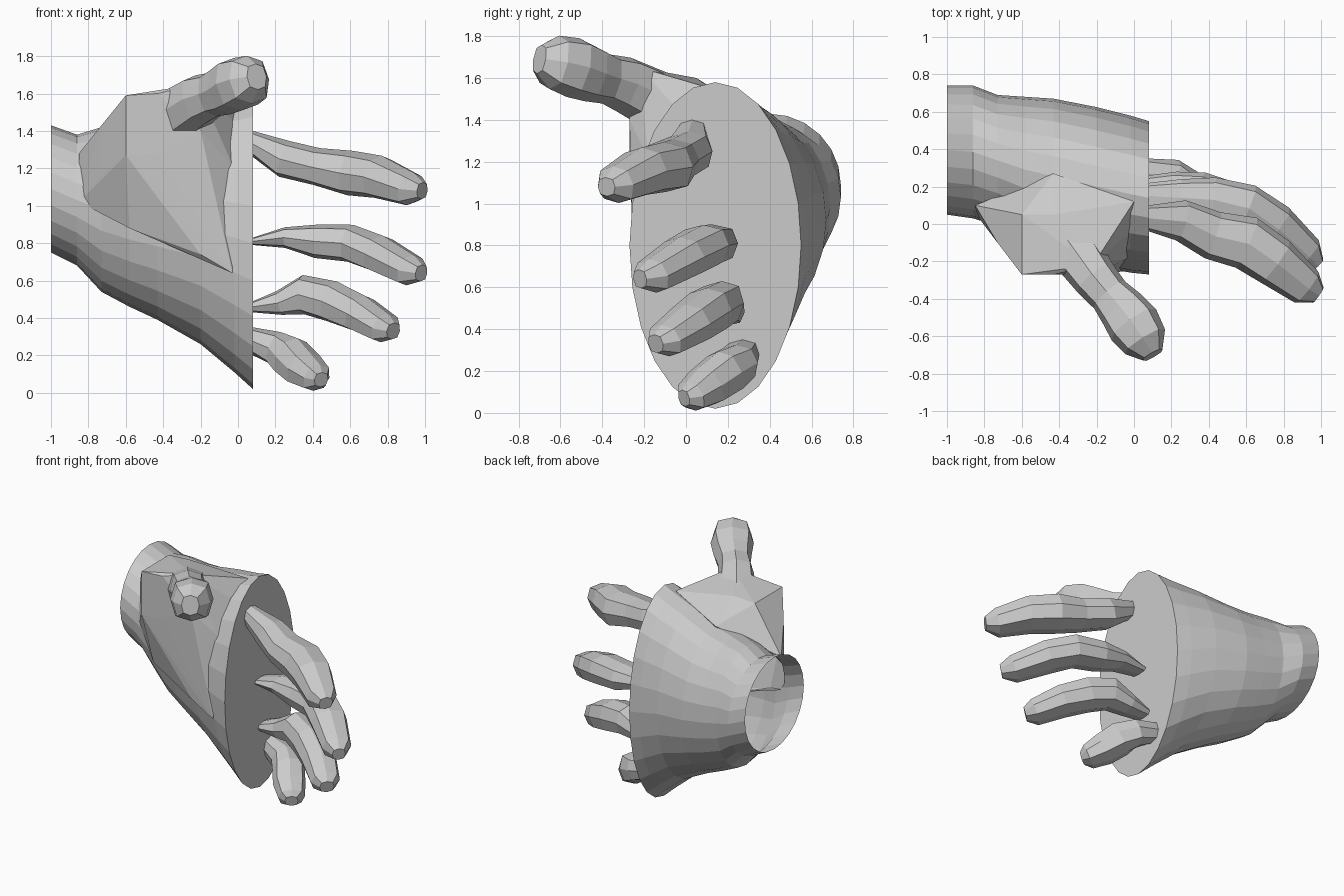
import bpy, bmesh, math
from mathutils import Vector

cube = bpy.data.objects.get("Cube")
if cube:
    bpy.data.objects.remove(cube, do_unlink=True)

grey = bpy.data.materials.new("plain_grey")
grey.use_nodes = True
grey.diffuse_color = (0.6, 0.6, 0.6, 1)
grey.node_tree.nodes["Principled BSDF"].inputs["Base Color"].default_value = (0.6, 0.6, 0.6, 1)


def finish(name, bm):
    bmesh.ops.recalc_face_normals(bm, faces=bm.faces)
    mesh = bpy.data.meshes.new(name)
    bm.to_mesh(mesh)
    bm.free()
    mesh.materials.append(grey)
    obj = bpy.data.objects.new(name, mesh)
    bpy.context.collection.objects.link(obj)
    return obj


def skin(name, rings, start_cap=True):
    """Bridge successive rings of points and cap the ends."""
    bm = bmesh.new()
    loops = [[bm.verts.new(p) for p in ring] for ring in rings]
    n = len(loops[0])
    for a, b in zip(loops, loops[1:]):
        for i in range(n):
            j = (i + 1) % n
            bm.faces.new((a[i], a[j], b[j], b[i]))
    if start_cap:
        bm.faces.new(loops[0])
    bm.faces.new(loops[-1])
    return finish(name, bm)


def boxy(value):
    """Push a sine or cosine outwards for a squarer cross-section."""
    return math.copysign(abs(value) ** .75, value) if abs(value) > 1e-6 else 0


def digit(name, path, on_palm_end=True, sides=8):
    """Tapered finger: each station is x, y, z, width, height."""
    pts = [Vector(s[:3]) for s in path]
    rings = []
    for i, s in enumerate(path):
        along = (pts[min(i + 1, len(pts) - 1)] - pts[max(i - 1, 0)]).normalized()
        if i == 0 and on_palm_end:
            along = Vector((1, 0, 0))   # knuckle lies flat on the palm end
        side = Vector((0, 0, 1)).cross(along).normalized()
        up = along.cross(side)
        angles = [math.tau * k / sides for k in range(sides)]
        rings.append([pts[i] + side * s[3] * boxy(math.cos(a)) + up * s[4] * boxy(math.sin(a))
                      for a in angles])
    return skin(name, rings, not on_palm_end)


# Wrist and palm: oval stations x, centre y, centre z, half depth, half height
stations = [(-1, .395, 1.09, .345, .34), (-.86, .385, 1.03, .355, .35),
            (-.73, .34, .98, .35, .44), (-.58, .29, .945, .39, .485),
            (-.43, .255, .92, .415, .53), (-.2, .2, .885, .425, .625),
            (-.02, .16, .83, .42, .72), (.08, .14, .8, .41, .78)]
palm = skin("palm", [[(x, cy + ry * math.cos(math.tau * k / 24), cz + rz * math.sin(math.tau * k / 24))
                      for k in range(24)] for x, cy, cz, ry, rz in stations])

# Angular muscle mass at the thumb base
bm = bmesh.new()
for p in [(-.6, -.27, 1.59), (-.43, -.27, 1.6), (-.6, -.27, 1.27), (-.43, -.27, 1.28),
          (-.73, -.1, 1.43), (-.73, -.1, 1.17), (-.58, -.16, .88), (-.2, -.25, .74),
          (-.03, -.18, 1.22), (-.2, -.27, 1.4), (-.22, -.22, 1.65), (-.6, .05, 1.59),
          (-.43, .05, 1.6), (-.43, .27, 1.46), (0, .12, 1.55), (-.03, -.05, 1.46),
          (-.03, -.25, .64), (-.85, .1, 1.28), (-.85, .06, 1.02)]:
    bm.verts.new(p)
bmesh.ops.convex_hull(bm, input=bm.verts)
bmesh.ops.delete(bm, geom=[v for v in bm.verts if not v.link_faces], context='VERTS')
thumb_base = finish("thumb_base", bm)

# Thumb
thumb = digit("thumb", [(-.33, -.12, 1.48, .14, .15), (-.2, -.3, 1.57, .12, .135),
                        (-.13, -.38, 1.595, .11, .12), (-.06, -.46, 1.62, .13, .135),
                        (0, -.54, 1.65, .145, .145), (.06, -.63, 1.675, .125, .13),
                        (.1, -.7, 1.69, .06, .07)], on_palm_end=False)

# Join thumb and palm into one surface, then open the wrist end
for part in (thumb_base, thumb):
    union = palm.modifiers.new(part.name, 'BOOLEAN')
    union.operation = 'UNION'
    union.solver = 'EXACT'
    union.object = part
bpy.context.view_layer.update()
joined = bpy.data.meshes.new_from_object(palm.evaluated_get(bpy.context.evaluated_depsgraph_get()))
palm.modifiers.clear()
palm.data = joined
for part in (thumb_base, thumb):
    bpy.data.objects.remove(part, do_unlink=True)
palm.name = "palm_and_thumb"
bm = bmesh.new()
bm.from_mesh(joined)
wrist_end = [f for f in bm.faces if all(v.co.x < -.99 for v in f.verts)]
bmesh.ops.delete(bm, geom=wrist_end, context='FACES')
bm.to_mesh(joined)
bm.free()

# Four curled fingers
digit("index_finger", [(.08, .03, 1.33, .07, .07), (.25, .02, 1.25, .11, .1),
                       (.42, -.06, 1.21, .13, .1), (.6, -.1, 1.175, .145, .12),
                       (.75, -.2, 1.155, .135, .115), (.92, -.335, 1.09, .105, .09),
                       (.985, -.38, 1.08, .05, .045)])
digit("middle_finger", [(.08, .15, .81, .07, .02), (.25, .14, .83, .1, .055),
                        (.42, .13, .81, .12, .09), (.6, .09, .8, .125, .1),
                        (.75, -.01, .745, .125, .1), (.92, -.16, .655, .1, .085),
                        (.98, -.22, .64, .045, .045)])
digit("ring_finger", [(.08, .19, .46, .07, .03), (.22, .19, .48, .09, .065),
                      (.35, .17, .525, .11, .105), (.5, .11, .49, .12, .11),
                      (.65, .02, .425, .12, .1), (.785, -.1, .345, .1, .08),
                      (.83, -.145, .33, .05, .045)])
digit("little_finger", [(.08, .27, .275, .08, .075), (.2, .25, .24, .1, .09),
                        (.28, .19, .195, .11, .11), (.35, .1, .13, .11, .1),
                        (.42, .025, .08, .09, .075), (.445, -.01, .07, .045, .04)])
